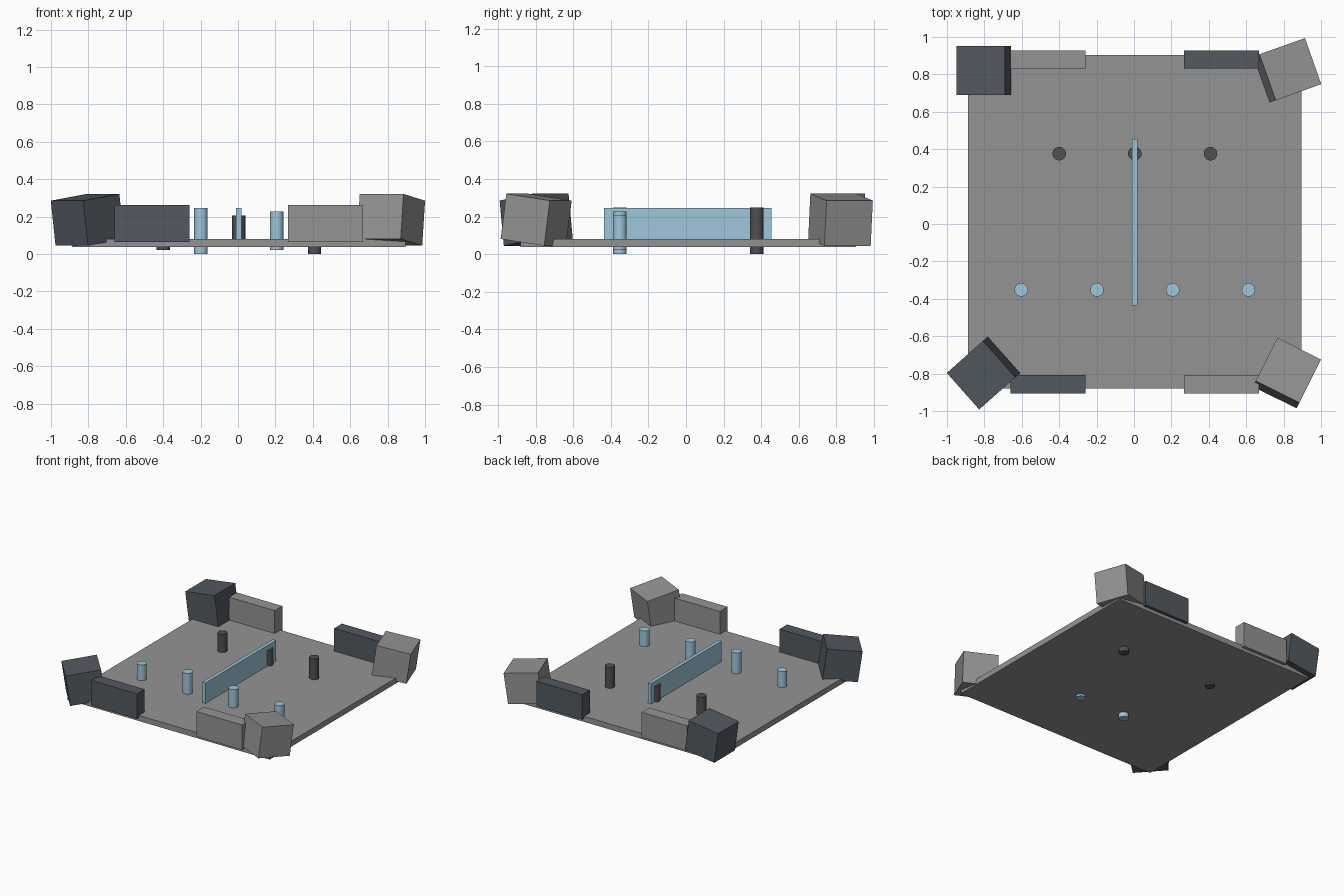
import bpy
from math import radians

if "Cube" in bpy.data.objects:
    bpy.data.objects.remove(bpy.data.objects["Cube"])


def material(name, rgb):
    m = bpy.data.materials.new(name)
    m.diffuse_color = (*rgb, 1)
    m.use_nodes = True
    m.node_tree.nodes["Principled BSDF"].inputs["Base Color"].default_value = m.diffuse_color
    return m


grey = material("mid_grey", (0.295, 0.295, 0.295))
dark = material("dark_slate", (0.085, 0.1, 0.12))
black = material("dark_peg", (0.08, 0.08, 0.09))
blue = material("pale_blue", (0.345, 0.575, 0.71))


def finish(name, mat):
    ob = bpy.context.object
    ob.name = name
    ob.data.materials.append(mat)
    return ob


def box(name, centre, size, mat, rot=(0, 0, 0)):
    bpy.ops.mesh.primitive_cube_add(size=1, location=centre)
    ob = finish(name, mat)
    ob.scale = size
    bpy.ops.object.transform_apply(location=False, rotation=False, scale=True)
    ob.rotation_euler = rot
    return ob


def peg(name, x, y, length, mat):
    # all pegs pass through the floor and share one mid height
    bpy.ops.mesh.primitive_cylinder_add(vertices=32, radius=0.036, depth=length,
                                        location=(x, y, 0.1235))
    finish(name, mat)
    bpy.ops.object.shade_smooth_by_angle(angle=radians(40))


# floor plate
box("floor_plate", (0.004, 0.012, 0.059), (1.784, 1.784, 0.044), grey)

# thin central divider
box("centre_divider", (0.004, 0.01, 0.152), (0.028, 0.89, 0.186), blue)

# rear row of dark pegs, front row of blue pegs
for x, length in ((-0.40, 0.205), (0.004, 0.165), (0.409, 0.247)):
    peg("rear_peg", x, 0.376, length, black)
for x, length in ((-0.603, 0.165), (-0.198, 0.247), (0.207, 0.205), (0.612, 0.165)):
    peg("front_peg", x, -0.352, length, blue)

# low walls along the front and back edges, colours alternating
for side, y, left, right in (("front", -0.857, dark, grey), ("back", 0.88, grey, dark)):
    box(side + "_wall_left", (-0.46, y, 0.163), (0.402, 0.097, 0.2), left)
    box(side + "_wall_right", (0.468, y, 0.163), (0.402, 0.097, 0.2), right)

# tilted corner blocks, each turned by its own heading
for name, x, y, heading, mat in (
        ("front_left_block", -0.805, -0.797, 41.6, dark),
        ("back_left_block", -0.803, 0.821, 0, dark),
        ("front_right_block", 0.818, -0.797, 243.5, grey),
        ("back_right_block", 0.82, 0.822, 199.5, grey)):
    box(name, (x, y, 0.183), (0.261, 0.261, 0.243), mat,
        (0, radians(-8), radians(heading)))
